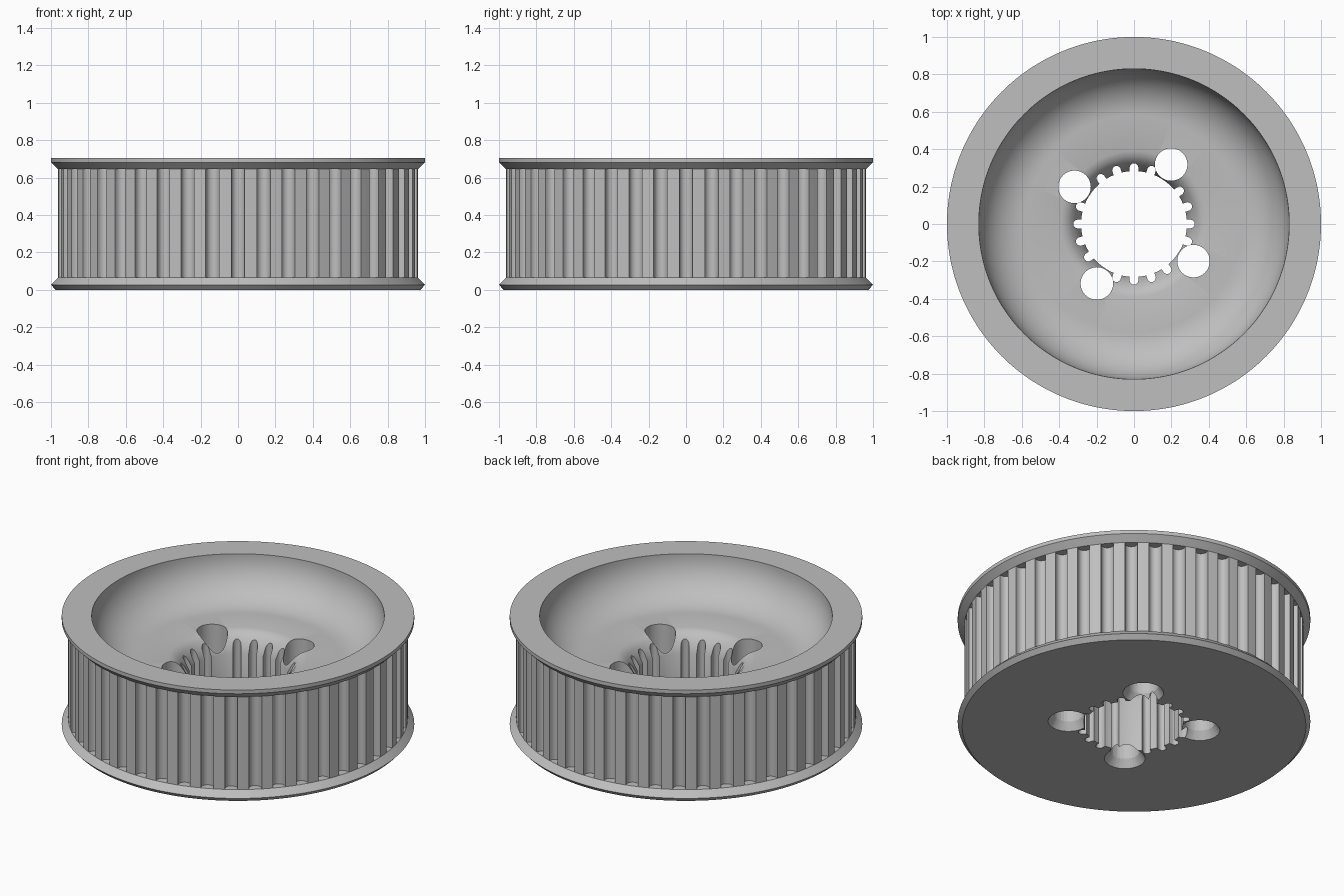
import bpy, bmesh, math
from math import cos, sin, pi, radians

cube = bpy.data.objects.get("Cube")
if cube:
    bpy.data.objects.remove(cube, do_unlink=True)

HEIGHT, FLOOR = 0.705, 0.45          # total height, level of the bowl floor
BELT_LOW, BELT_HIGH = 0.065, 0.645   # toothed band between the flanges
TEETH, BELT_R = 44, 0.963

grey = bpy.data.materials.new("machined grey")
grey.use_nodes = True
colour = (0.52, 0.52, 0.52, 1)
grey.diffuse_color = colour
grey.node_tree.nodes["Principled BSDF"].inputs["Base Color"].default_value = colour


def make_object(name, bm):
    bmesh.ops.recalc_face_normals(bm, faces=bm.faces[:])
    mesh = bpy.data.meshes.new(name)
    bm.to_mesh(mesh)
    bm.free()
    obj = bpy.data.objects.new(name, mesh)
    bpy.context.collection.objects.link(obj)
    mesh.materials.append(grey)
    return obj


def prism(bm, outline, low, high, grow=1.0, centre=(0, 0)):
    """Closed prism; the low end is scaled by grow about centre."""
    a = [bm.verts.new((centre[0] + (x - centre[0]) * grow,
                       centre[1] + (y - centre[1]) * grow, low)) for x, y in outline]
    b = [bm.verts.new((x, y, high)) for x, y in outline]
    n = len(outline)
    bm.faces.new(a[::-1])
    bm.faces.new(b)
    for i in range(n):
        j = (i + 1) % n
        bm.faces.new((a[i], a[j], b[j], b[i]))


def circle(r, n, centre=(0, 0)):
    return [(centre[0] + r * cos(2 * pi * i / n), centre[1] + r * sin(2 * pi * i / n))
            for i in range(n)]


def slot(angle, start, end, half, n=10):
    """Round-ended radial slot running from radius start to radius end."""
    way = 1 if end > start else -1
    local = [(start, -half)]
    for i in range(n + 1):
        t = -pi / 2 + pi * i / n
        local.append((end - way * half + way * half * cos(t), half * sin(t)))
    local.append((start, half))
    if way < 0:
        local.reverse()
    c, s = cos(angle), sin(angle)
    return [(x * c - y * s, x * s + y * c) for x, y in local]


def cut(obj, cutter):
    mod = obj.modifiers.new("cut", 'BOOLEAN')
    mod.operation = 'DIFFERENCE'
    mod.solver = 'EXACT'
    mod.use_self = True
    mod.object = cutter
    cutter.hide_render = True
    bpy.context.view_layer.objects.active = obj
    bpy.ops.object.modifier_apply(modifier=mod.name)
    bpy.data.objects.remove(cutter, do_unlink=True)


# Pulley body: flanged rim, rounded bowl, floor rolling down into the bore
profile = [(0.2, 0), (0.975, 0), (1, 0.027), (BELT_R, BELT_LOW), (BELT_R, BELT_HIGH),
           (1, 0.682), (1, HEIGHT), (0.83, HEIGHT)]
for i in range(15):
    t = pi / 2 * i / 14
    profile.append((0.58 + 0.25 * cos(t), FLOOR + 0.25 * (1 - sin(t))))
profile += [(0.39, FLOOR), (0.36, 0.441), (0.335, 0.422), (0.31, 0.388), (0.28, 0.33), (0.2, 0.25)]

bm = bmesh.new()
SEGMENTS = 176
rings = [[bm.verts.new((r * cos(2 * pi * k / SEGMENTS), r * sin(2 * pi * k / SEGMENTS), z))
          for r, z in profile] for k in range(SEGMENTS)]
for k in range(SEGMENTS):
    a, b = rings[k], rings[(k + 1) % SEGMENTS]
    for i in range(len(profile)):
        j = (i + 1) % len(profile)
        bm.faces.new((a[i], b[i], b[j], a[j]))
pulley = make_object("pulley_body", bm)

# Belt grooves around the outside
bm = bmesh.new()
for k in range(TEETH):
    angle = -pi / 2 + 2 * pi * k / TEETH
    prism(bm, slot(angle, 1.02, BELT_R - 0.05, 0.036), BELT_LOW, BELT_HIGH)
cut(pulley, make_object("belt_groove_cutter", bm))

# Splined bore with four round lobes, flared at the underside
bm = bmesh.new()
prism(bm, circle(0.283, 80), -0.1, 0.8)
for q in range(4):
    for step in (-18, 0, 18, 36):
        prism(bm, slot(radians(90 * q + step), 0.2, 0.325, 0.023), -0.1, 0.8)
    angle = radians(58 + 90 * q)
    centre = (0.375 * cos(angle), 0.375 * sin(angle))
    prism(bm, circle(0.087, 32, centre), -0.11, 0.81)
    prism(bm, circle(0.086, 32, centre), -0.05, 0.05, 1.7, centre)
cut(pulley, make_object("bore_cutter", bm))

# Smooth shading with crisp edges
bpy.ops.object.select_all(action='DESELECT')
pulley.select_set(True)
bpy.context.view_layer.objects.active = pulley
bpy.ops.object.shade_smooth_by_angle(angle=radians(30))
